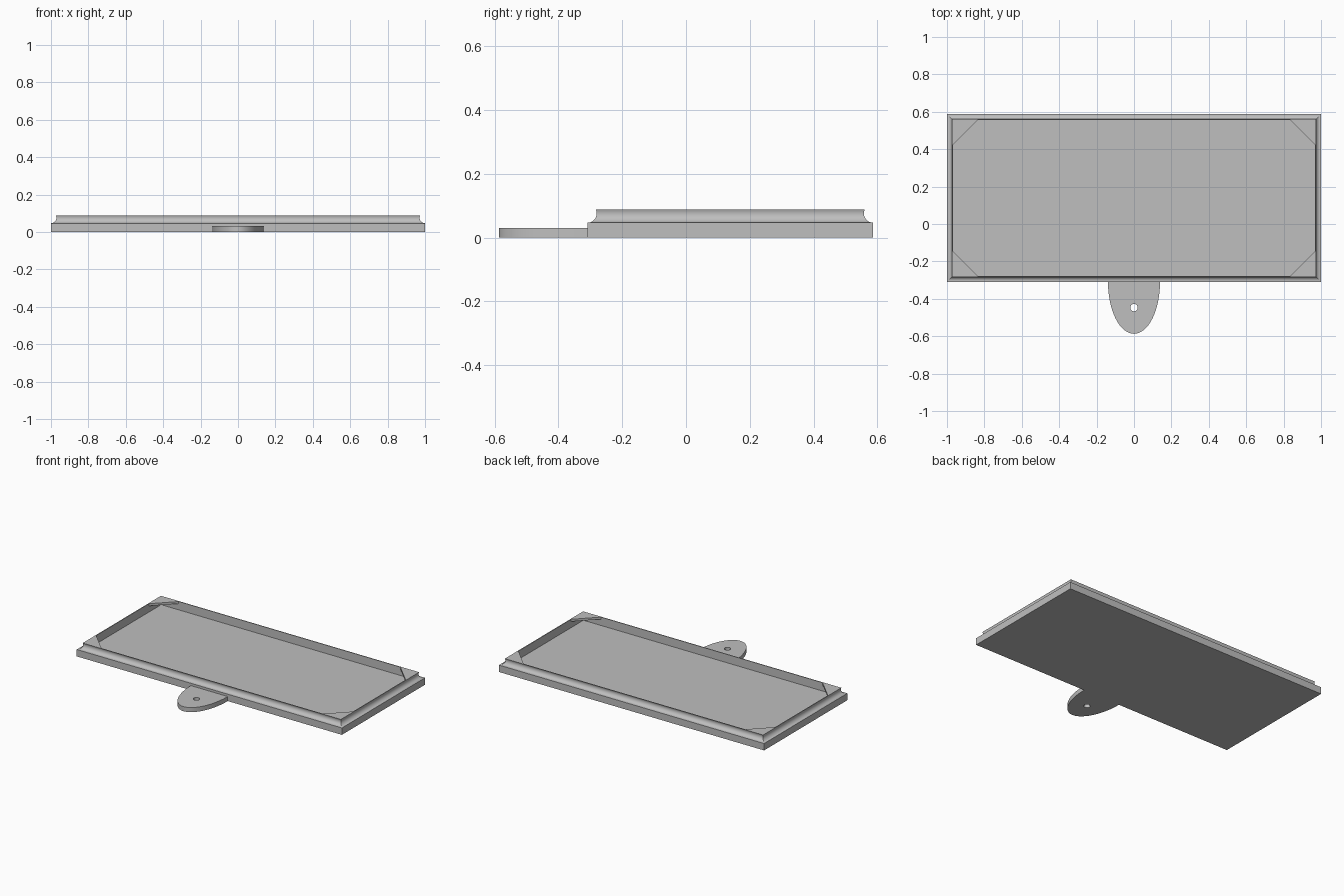
import bpy
import bmesh
from math import sin, cos, pi, asin
from mathutils import Vector

cube = bpy.data.objects.get("Cube")
if cube:
    bpy.data.objects.remove(cube, do_unlink=True)

GREY = (0.52, 0.52, 0.52, 1)
grey = bpy.data.materials.new("plain grey")
grey.use_nodes = True
grey.diffuse_color = GREY
grey.node_tree.nodes["Principled BSDF"].inputs["Base Color"].default_value = GREY

HALF_X, FRONT, BACK = 1.0, -0.309, 0.587
BASE_TOP, RIM_TOP, FLOOR = 0.047, 0.088, 0.031
COVE_R, WALL_INSET = 0.029, 0.032


def finish(bm, name, smooth=True):
    bmesh.ops.recalc_face_normals(bm, faces=bm.faces)
    mesh = bpy.data.meshes.new(name)
    bm.to_mesh(mesh)
    bm.free()
    mesh.materials.append(grey)
    obj = bpy.data.objects.new(name, mesh)
    bpy.context.collection.objects.link(obj)
    if smooth:
        bpy.ops.object.select_all(action="DESELECT")
        obj.select_set(True)
        bpy.context.view_layer.objects.active = obj
        bpy.ops.object.shade_smooth_by_angle(angle=pi / 6)
    return obj


def extrude_up(bm, height):
    geom = bmesh.ops.extrude_face_region(bm, geom=bm.faces[:])["geom"]
    verts = [g for g in geom if isinstance(g, bmesh.types.BMVert)]
    bmesh.ops.translate(bm, verts=verts, vec=(0, 0, height))


# Tray: rectangular rings of (inset, height) from underside, over the cove, to the floor
def build_tray():
    centre_z = BASE_TOP + COVE_R
    end = pi / 2 + asin((RIM_TOP - centre_z) / COVE_R)
    steps = 12
    profile = [(0, 0)]
    for i in range(steps + 1):
        a = end * i / steps
        profile.append((COVE_R * sin(a), centre_z - COVE_R * cos(a)))
    profile += [(WALL_INSET, RIM_TOP), (WALL_INSET, FLOOR)]

    bm = bmesh.new()
    rings = []
    for d, z in profile:
        x, y0, y1 = HALF_X - d, FRONT + d, BACK - d
        rings.append([bm.verts.new((px, py, z))
                      for px, py in ((-x, y0), (x, y0), (x, y1), (-x, y1))])
    for low, high in zip(rings, rings[1:]):
        for i in range(4):
            j = (i + 1) % 4
            bm.faces.new((low[i], low[j], high[j], high[i]))
    bm.faces.new(rings[0])
    bm.faces.new(rings[-1])
    finish(bm, "tray")


# Thin triangular plate across each inner corner, flush with the rim
def build_corner(name, sx, front):
    leg, thick = 0.132, 0.015
    x = sx * (HALF_X - WALL_INSET)
    y = FRONT + WALL_INSET if front else BACK - WALL_INSET
    sy = 1 if front else -1
    z = RIM_TOP - thick
    bm = bmesh.new()
    bm.faces.new([bm.verts.new(p) for p in
                  ((x, y, z), (x - sx * leg, y, z), (x, y + sy * leg, z))])
    extrude_up(bm, thick)
    finish(bm, name, smooth=False)


# Half-elliptical hanging tab with a round hole
def build_tab():
    bm = bmesh.new()

    def loop(points):
        verts = [bm.verts.new(p) for p in points]
        return [bm.edges.new((v, verts[i - 1])) for i, v in enumerate(verts)]

    n, hole_n = 48, 24
    depth = FRONT + 0.587
    outline = [Vector((0.139 * cos(pi * i / n), FRONT - depth * sin(pi * i / n), 0))
               for i in range(n + 1)]
    hole = [Vector((0.02 * cos(2 * pi * i / hole_n),
                    -0.447 + 0.02 * sin(2 * pi * i / hole_n), 0))
            for i in range(hole_n)]
    edges = loop(outline) + loop(hole)
    bmesh.ops.triangle_fill(bm, edges=edges, use_beauty=True, use_dissolve=False)
    extrude_up(bm, FLOOR)
    finish(bm, "hanging_tab")


build_tray()
for side, sx in (("left", 1), ("right", -1)):
    build_corner("front_corner_plate_" + side, sx, True)
    build_corner("back_corner_plate_" + side, sx, False)
build_tab()
